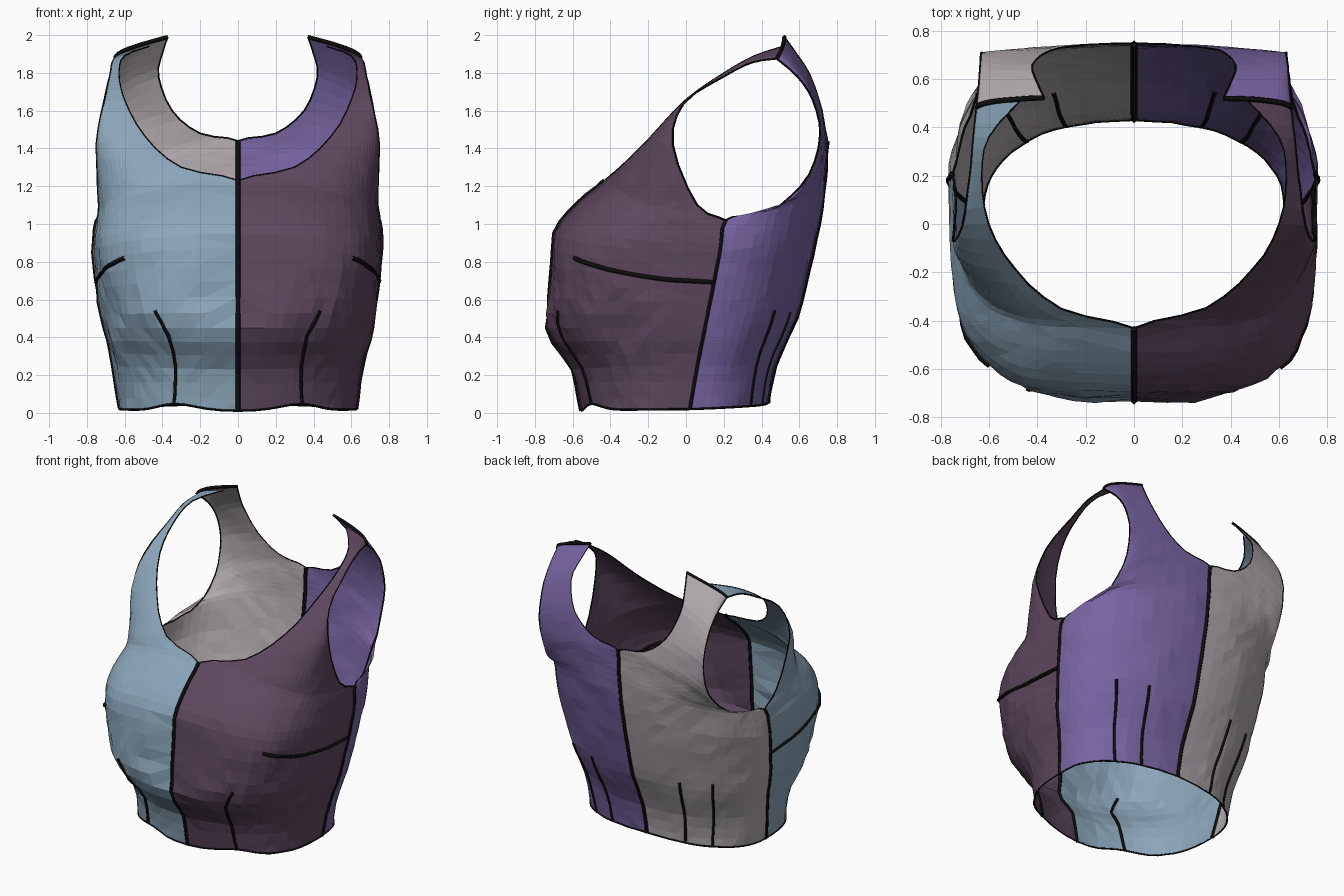
import bpy, bmesh, math
from mathutils import Vector, noise

if "Cube" in bpy.data.objects:
    bpy.data.objects.remove(bpy.data.objects["Cube"])

def material(name, rgb):
    m = bpy.data.materials.new(name)
    m.diffuse_color = (*rgb, 1)
    m.use_nodes = True
    m.node_tree.nodes["Principled BSDF"].inputs["Base Color"].default_value = m.diffuse_color
    return m

BLUE = material("dusty blue", (.258, .381, .491))
PLUM = material("plum", (.112, .064, .112))
PURPLE = material("violet", (.190, .130, .365))
GREY = material("warm grey", (.445, .402, .423))
BLACK = material("seam black", (.004, .004, .004))

# Each row: inner edge xyz (centre line, then neckline),
# outer edge xyz (side seam, then armhole), roundness of the arc between
FRONT = [
    (0, -.55, .01, .63, .02, .02, .82), (0, -.60, .23, .66, .06, .25, .83),
    (0, -.735, .45, .71, .10, .45, .70), (0, -.72, .7, .74, .14, .65, .56),
    (0, -.69, .95, .765, .18, .85, .53), (0, -.58, 1.1, .755, .2, .96, .51),
    (0, -.43, 1.23, .75, .21, 1.02, .52), (.30, -.35, 1.30, .74, .06, 1.1, .66),
    (.49, -.19, 1.46, .75, -.07, 1.42, .85), (.60, 0, 1.66, .71, -.01, 1.64, 1),
    (.63, .2, 1.80, .68, .2, 1.78, 1), (.60, .36, 1.89, .665, .35, 1.855, 1),
    (.47, .51, 1.94, .65, .48, 1.875, 1)]
BACK = [
    (0, .43, .05, .63, .02, .02, .85), (0, .47, .25, .66, .06, .25, .88),
    (0, .58, .5, .71, .10, .45, .92), (0, .645, .75, .74, .14, .65, .92),
    (0, .70, 1.0, .765, .18, .85, .90), (0, .735, 1.22, .75, .21, 1.02, .84),
    (0, .74, 1.33, .72, .35, 1.045, .79), (0, .745, 1.44, .66, .5, 1.1, .76),
    (.2, .74, 1.48, .63, .65, 1.26, .82), (.35, .72, 1.6, .63, .71, 1.47, 1),
    (.42, .66, 1.78, .635, .675, 1.65, 1), (.40, .585, 1.9, .64, .59, 1.78, 1),
    (.37, .52, 1.99, .65, .48, 1.875, 1)]
LAST = len(FRONT) - 1

def row_at(rows, v):
    """Catmull-Rom blend of the rows at fractional index v."""
    i = min(int(v), LAST - 1)
    f = v - i
    a, b, c, d = (rows[max(0, min(LAST, i + k))] for k in (-1, 0, 1, 2))
    return [q + .5 * f * (r - p + f * (2*p - 5*q + 4*r - s + f * (3*(q - r) + s - p)))
            for p, q, r, s in zip(a, b, c, d)]

def surface(rows, side, t, v):
    """Point on a panel: t runs centre to side, v runs hem to shoulder."""
    xi, yi, zi, xo, yo, zo, p = row_at(rows, v)
    xi = max(0, xi)
    a = t * math.pi / 2
    x = xi + (xo - xi) * math.sin(a) ** p
    y = yi + (yo - yi) * (1 - max(0, math.cos(a)) ** p)
    z = zi + (zo - zi) * t
    if rows is FRONT:                                   # hem rises at the dart
        z += .035 * max(0, 1 - v) * math.exp(-((t - .3) / .16) ** 2)
    point = Vector((side * x, y, z))
    # cloth wrinkles, strongest around the front waist
    amount = .009
    if y < 0:
        amount += .014 * math.exp(-((z - .5) / .28) ** 2)
    amount *= min(1, max(.25, (2 - z) * 1.2))
    out = Vector((point.x, point.y - .05, 0)).normalized()
    wrinkle = noise.noise(point * 4.5) + .7 * noise.noise(point * 12)
    return point + out * wrinkle * amount

def panel(name, rows, side, mat, nt=16, per_row=3):
    bm = bmesh.new()
    nv = LAST * per_row
    grid = [[bm.verts.new(surface(rows, side, i / nt, j / per_row))
             for i in range(nt + 1)] for j in range(nv + 1)]
    flip = (side < 0) != (rows is BACK)
    for j in range(nv):
        for i in range(nt):
            quad = [grid[j][i], grid[j][i+1], grid[j+1][i+1], grid[j+1][i]]
            bm.faces.new(quad[::-1] if flip else quad)
    bmesh.ops.triangulate(bm, faces=bm.faces[:])
    mesh = bpy.data.meshes.new(name)
    bm.to_mesh(mesh)
    bm.free()
    mesh.materials.append(mat)
    bpy.context.collection.objects.link(bpy.data.objects.new(name, mesh))

def seam(name, rows, side, path, radius):
    """Thin dark cord following (t, v) waypoints over a panel."""
    points = []
    for (t0, v0), (t1, v1) in zip(path, path[1:]):
        n = max(2, round(max(abs(t1 - t0) * 16, abs(v1 - v0) * 3)))
        points += [surface(rows, side, t0 + (t1 - t0) * k / n, v0 + (v1 - v0) * k / n)
                   for k in range(1 if points else 0, n + 1)]
    curve = bpy.data.curves.new(name, 'CURVE')
    curve.dimensions = '3D'
    curve.bevel_depth = radius
    curve.bevel_resolution = 0
    spline = curve.splines.new('POLY')
    spline.points.add(len(points) - 1)
    for sp, p in zip(spline.points, points):
        sp.co = (*p, 1)
    curve.materials.append(BLACK)
    bpy.context.collection.objects.link(bpy.data.objects.new(name, curve))

# Four cloth panels
panel("front_panel_left", FRONT, -1, BLUE)
panel("front_panel_right", FRONT, 1, PLUM)
panel("back_panel_left", BACK, -1, GREY)
panel("back_panel_right", BACK, 1, PURPLE)

# Centre seams
seam("front_centre_seam", FRONT, 1, [(0, 0), (0, 6)], .013)
seam("back_centre_seam", BACK, 1, [(0, 0), (0, 7)], .014)

for side, label in ((-1, "left"), (1, "right")):
    # Side and shoulder seams
    seam("side_seam_" + label, BACK, side, [(1, 0), (1, 5)], .012)
    seam("shoulder_seam_" + label, BACK, side, [(0, LAST), (1, LAST)], .011)
    # Bound edges: hem, neckline, armhole
    for rows, part, neck, arm in ((FRONT, "front", 6, 6), (BACK, "back", 7, 5)):
        seam(f"{part}_hem_{label}", rows, side, [(0, 0), (1, 0)], .006)
        seam(f"{part}_neckline_{label}", rows, side, [(0, neck), (0, LAST)], .004)
        seam(f"{part}_armhole_{label}", rows, side, [(1, arm), (1, LAST)], .005)
    # Darts
    seam("waist_dart_" + label, FRONT, side, [(.31, 0), (.27, 1.8), (.3, 2.4)], .011)
    seam("bust_dart_" + label, FRONT, side, [(.45, 3.6), (1, 3.2)], .012)
    seam("back_inner_dart_" + label, BACK, side, [(.25, 0), (.29, 2.2)], .010)
    seam("back_outer_dart_" + label, BACK, side, [(.46, 0), (.51, 2.3)], .010)
